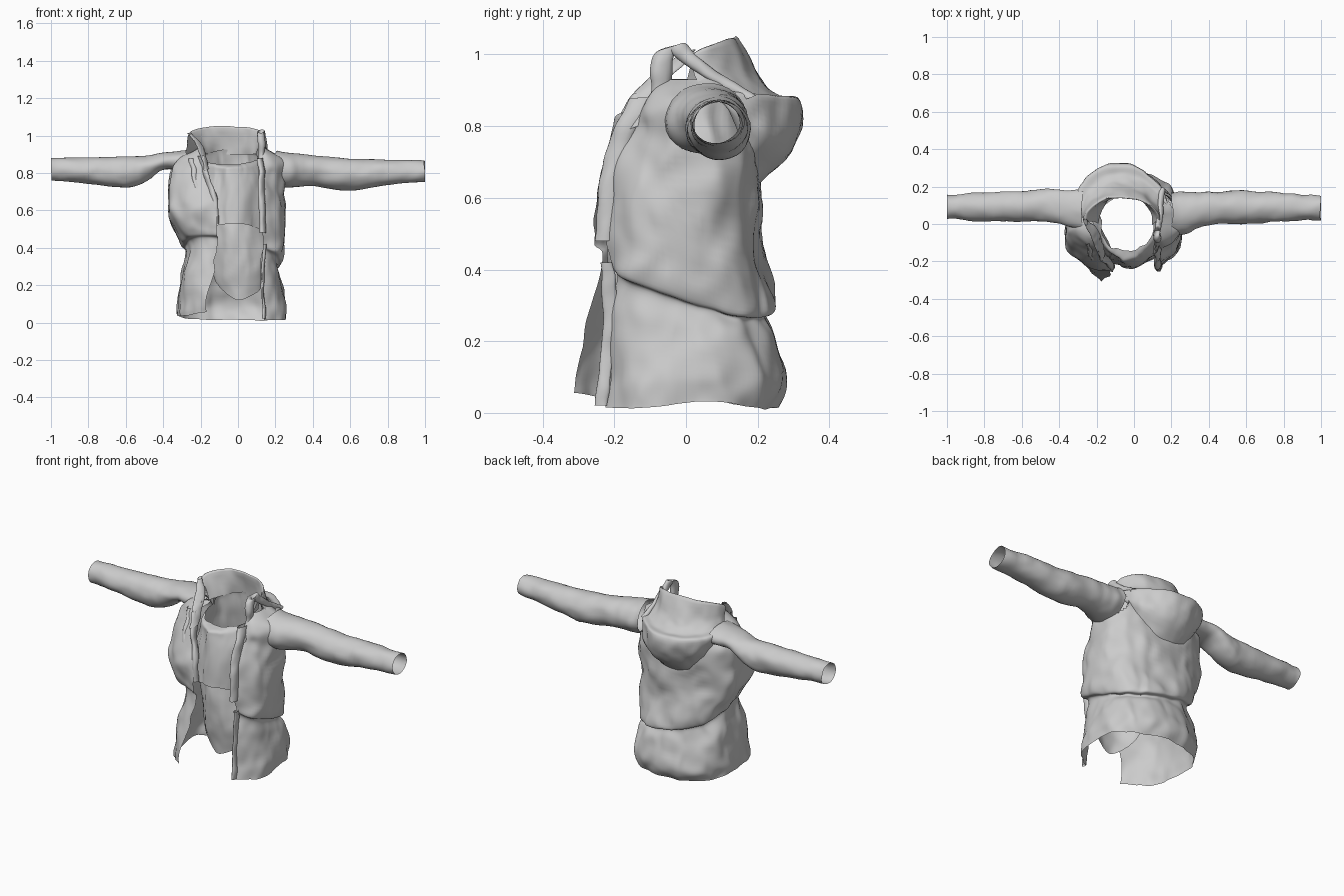
import bpy, math
from mathutils import Vector, noise

if "Cube" in bpy.data.objects:
    bpy.data.objects.remove(bpy.data.objects["Cube"])

PI = math.pi


def refine(rows, k):
    """Smoothly interpolate between rows of numbers (Catmull-Rom)."""
    out, n = [], len(rows)
    for i in range(n - 1):
        a, b, c, d = (rows[min(max(i + j, 0), n - 1)] for j in (-1, 0, 1, 2))
        for s in range(k):
            t = s / k
            out.append([0.5 * (2 * q + (r - p) * t + (2 * p - 5 * q + 4 * r - w) * t * t
                               + (3 * q - p - 3 * r + w) * t ** 3)
                        for p, q, r, w in zip(a, b, c, d)])
    out.append(list(rows[-1]))
    return out


def cloth(name, rows, cols, point, closed=False, wrinkle=0.0, scale=(6, 6, 6), skip=None):
    """Grid surface: point(row, t) gives a position, t runs 0..1 along the row."""
    verts, faces = [], []
    for r in rows:
        for j in range(cols):
            p = Vector(point(r, j / (cols if closed else cols - 1)))
            q = Vector([a * b for a, b in zip(p, scale)])
            if wrinkle:                           # broad folds plus finer creases
                w = noise.noise_vector(q) * wrinkle
                w += noise.noise_vector(q * 2.3) * wrinkle * .45
                p += Vector((w.x, w.y, w.z * 0.3))
            verts.append(p)
    for i in range(len(rows) - 1):
        for j in range(cols if closed else cols - 1):
            k = (j + 1) % cols
            f = [i * cols + j, i * cols + k, (i + 1) * cols + k, (i + 1) * cols + j]
            if skip and skip(sum((verts[v] for v in f), Vector()) / 4):
                continue
            faces.append(f)
    me = bpy.data.meshes.new(name)
    me.from_pydata(verts, [], faces)
    me.polygons.foreach_set("use_smooth", [True] * len(faces))
    ob = bpy.data.objects.new(name, me)
    bpy.context.collection.objects.link(ob)
    return ob


def power(v, p):
    return math.copysign(abs(v) ** p, v)


def oval(xl, xr, yf, yb, a, p=0.85, front=0.6, cy=0.03):
    """Rounded torso section: angle -90 degrees is the front."""
    c, s = power(math.cos(a), p), math.sin(a)
    s = power(s, p if s > 0 else front)
    return (xl + xr) / 2 + (xr - xl) / 2 * c, cy + s * (yb - cy if s > 0 else cy - yf)


# Jacket body, open at the front: z, tilt, left, right, front, back, left edge, right edge
body_rows = [
    (.012, 0, -.32, .25, -.25, .25, -.17, .13),
    (.09, 0, -.325, .25, -.245, .28, -.165, .13),
    (.25, .1, -.30, .235, -.235, .24, -.13, .13),
    (.345, .3, -.27, .215, -.22, .22, -.11, .13),
    (.375, .3, -.30, .24, -.25, .25, -.11, .14),
    (.50, .2, -.37, .245, -.255, .21, -.11, .14),
    (.66, 0, -.378, .25, -.235, .205, -.13, .13),
    (.79, 0, -.37, .25, -.175, .20, -.17, .12),
    (.87, 0, -.32, .24, -.13, .18, -.19, .12),
    (.93, 0, -.22, .15, -.09, .16, -.18, .11)]


def body_point(r, t):
    z, tilt, xl, xr, yf, yb, el, er = r
    cx, rx = (xl + xr) / 2, (xr - xl) / 2
    ang = lambda e: -math.acos(max(-1, min(1, power((e - cx) / rx, 1 / .85))))
    a0, a1 = ang(el), ang(er) - 2 * PI
    x, y = oval(xl, xr, yf, yb, a0 + (a1 - a0) * t)
    low = max(0, 1 - z / .42)
    y -= .085 * max(0, 1 - t / .2) * low          # left skirt flap swings forward
    z += .045 * max(0, 1 - t / .3) * low - tilt * (y + .6 * (x + .02))
    z += .02 * low ** 4 * math.exp(-((y - .06) / .12) ** 2)
    return x, y, max(z, .005)


def armhole(c):
    zc, rz = (.815, .09) if c.x > 0 else (.86, .05)
    return abs(c.x + .04) > .2 and ((c.y - .07) / .095) ** 2 + ((c.z - zc) / rz) ** 2 < .8


cloth("jacket_body", refine(body_rows, 8), 110, body_point, wrinkle=.022,
      scale=(7, 7, 6), skip=armhole)

# Inner top: hem arches up at the front
top_rows = [
    (0, -.22, .17, -.23, .19), (.5, -.23, .19, -.215, .18), (.85, -.2, .14, -.20, .165),
    (.96, -.19, .12, -.19, .16), (1.0, -.185, .105, -.145, .155)]


def top_point(r, t):
    s, xl, xr, yf, yb = r
    a = 2 * PI * t
    x, y = oval(xl, xr, yf, yb, a, 1, .9)
    hem, top = .42 - .11 * math.sin(a), .885 + .04 * math.sin(a)
    return x, y, hem + (top - hem) * s


cloth("inner_top", refine(top_rows, 8), 72, top_point, True, .018, (14, 10, 4))

# Shirt tail: rounded front panel hanging below the inner top
tail_rows = [(0, -.17, .2, -.19), (.4, -.19, .2, -.215), (1, -.2, .17, -.205)]


def tail_point(r, t):
    s, xl, xr, yf = r
    a = -PI * (.03 + .94 * t)
    x, y = oval(xl, xr, yf, .18, a, 1, .9)
    hem = .12 + .3 * (1 + math.sin(a)) ** .9
    return x, y, hem + (.56 - hem) * s


cloth("shirt_tail", refine(tail_rows, 10), 40, tail_point, False, .014, (10, 8, 6))

# Sleeves: x, centre z, half height, centre y, half depth
sleeves = {
    "left_sleeve": [
        (-1, .82, .06, .09, .062), (-.8, .812, .07, .09, .075), (-.6, .805, .083, .095, .082),
        (-.5, .82, .072, .1, .085), (-.4, .862, .045, .09, .09), (-.28, .865, .058, .075, .105)],
    "right_sleeve": [
        (1, .81, .058, .085, .062), (.8, .803, .068, .09, .078), (.6, .79, .086, .09, .086),
        (.4, .812, .083, .085, .09), (.28, .815, .093, .06, .11), (.2, .825, .095, .055, .115)]}


def sleeve_point(r, t):
    x, zc, rz, yc, ry = r
    a = 2 * PI * t
    return x, yc + ry * math.cos(a), zc + rz * math.sin(a)


for name, rows in sleeves.items():
    ob = cloth(name, refine(rows, 9), 32, sleeve_point, True, .011, (9, 9, 9))
    for v in ob.data.vertices:                    # keep the cuff ends straight
        v.co.x = max(-1, min(1, v.co.x))

# Collar and hood draped over the back: left, right, side y, back y, side z, back z
hood_rows = [
    (-.19, .10, .0, .16, .90, .90), (-.25, .13, .02, .14, 1.0, 1.05),
    (-.27, .14, .02, .20, .95, .94), (-.29, .16, .04, .26, .91, .885),
    (-.33, .18, .06, .32, .90, .87), (-.30, .175, .1, .305, .87, .75),
    (-.26, .14, .13, .20, .85, .63)]


def hood_point(r, t):
    xl, xr, ys, yb, zs, zb = r
    c, s = math.cos(PI * t), math.sin(PI * t)
    return (xl + xr) / 2 + (xr - xl) / 2 * c, ys + (yb - ys) * s, zs + (zb - zs) * s ** .75


cloth("hood", refine(hood_rows, 6), 48, hood_point, wrinkle=.013, scale=(9, 9, 9))


# Flattened folds: collar loops, lapels and front placket (x, y, z, width)
def ribbon(name, path, direction, thick=.012):
    d = Vector(direction).normalized()
    side = d.cross(Vector((0, 0, 1))).normalized()

    def point(r, t):
        a = 2 * PI * t
        return Vector(r[:3]) + d * r[3] * math.cos(a) + side * thick * math.sin(a)
    return cloth(name, refine(path, 8), 16, point, True, .01, (12, 12, 9))


ribbon("right_collar_loop", [
    (.13, -.13, .80, .03), (.125, -.075, .9, .032), (.125, -.07, .98, .032),
    (.125, -.04, 1.025, .03), (.13, .01, .985, .025), (.14, .09, .93, .022),
    (.15, .18, .88, .02)], (0, 1, .3), .018)
ribbon("left_collar_loop", [
    (-.17, -.17, .82, .03), (-.19, -.11, .90, .04), (-.22, -.045, .96, .035),
    (-.255, .01, 1.01, .015)], (.3, 1, .2))
ribbon("right_lapel", [
    (.12, -.12, .88, .04), (.125, -.17, .78, .035), (.125, -.21, .65, .03),
    (.135, -.225, .48, .025)], (.2, 1, 0), .016)
ribbon("left_lapel", [
    (-.2, -.11, .89, .04), (-.17, -.17, .78, .035), (-.13, -.21, .66, .03),
    (-.115, -.225, .53, .02)], (-.3, 1, 0), .016)
ribbon("left_lapel_fold", [
    (-.24, -.08, .88, .03), (-.23, -.14, .78, .03), (-.2, -.19, .67, .025),
    (-.18, -.205, .58, .012)], (.4, 1, 0), .018)
ribbon("right_placket", [
    (.14, -.225, .42, .015), (.135, -.215, .3, .018), (.135, -.22, .15, .018),
    (.14, -.23, .02, .018)], (.2, 1, 0), .009)
